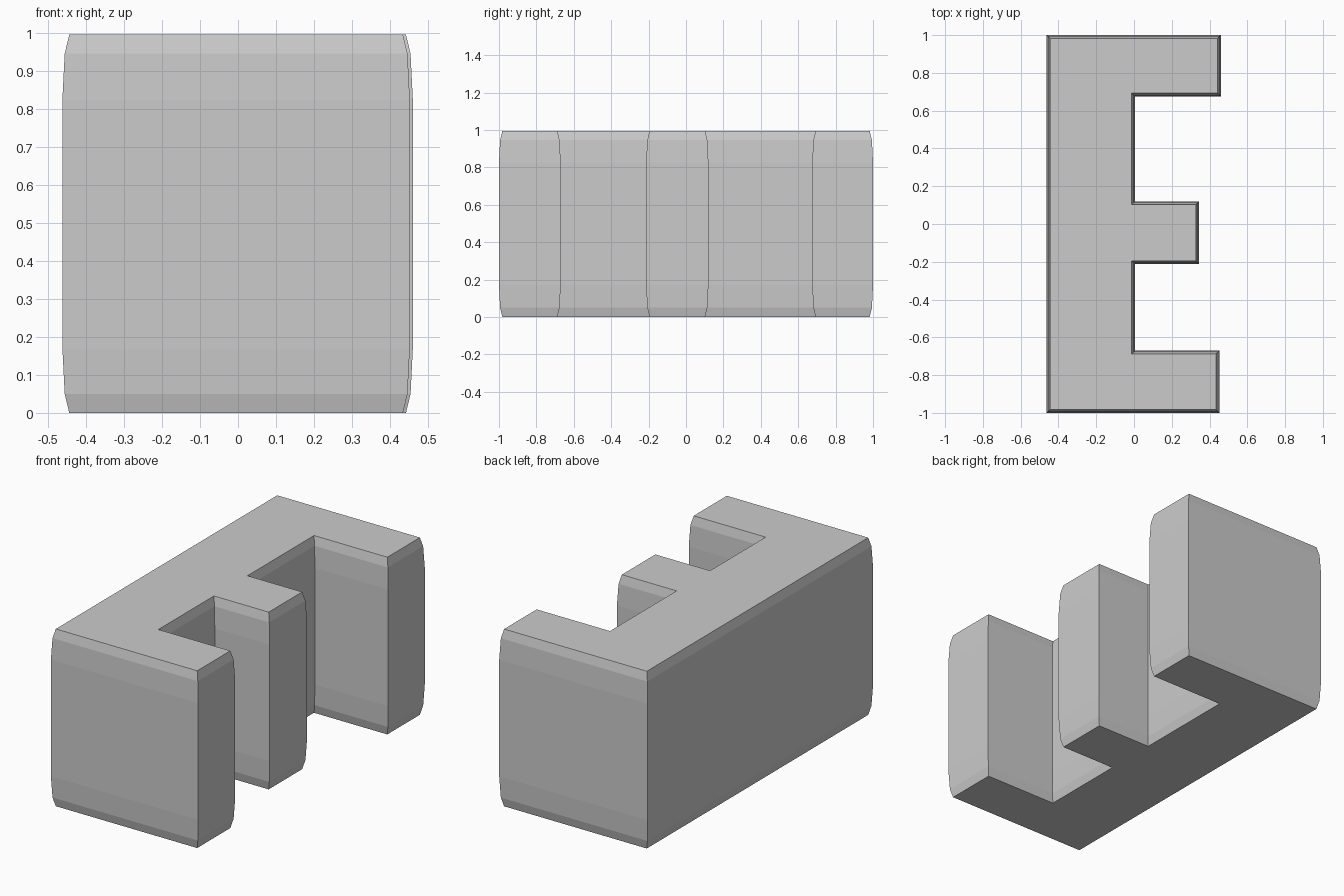
import bpy
import bmesh
from mathutils import Vector

cube = bpy.data.objects.get("Cube")
if cube:
    bpy.data.objects.remove(cube, do_unlink=True)

HEIGHT = 0.995

# Plain grey surface
grey = bpy.data.materials.new("light_grey")
grey.use_nodes = True
colour = (0.6, 0.6, 0.6, 1)
grey.diffuse_color = colour
grey.node_tree.nodes["Principled BSDF"].inputs["Base Color"].default_value = colour

# Widest outline of the block, counter-clockwise: a spine with three prongs
spine, root = -0.462, 0.005
prongs = [(-1.0, -0.67, 0.452), (-0.213, 0.12, 0.345), (0.675, 1.0, 0.46)]
outline = [Vector((spine, -1))]
for i, (low, high, tip) in enumerate(prongs):
    if i > 0:
        outline.append(Vector((root, low)))
    outline += [Vector((tip, low)), Vector((tip, high))]
    if i < len(prongs) - 1:
        outline.append(Vector((root, high)))
outline.append(Vector((spine, 1)))


def inset(points, amount):
    """Move every edge of a right-angled outline inward."""
    result = []
    for i, p in enumerate(points):
        a = (p - points[i - 1]).normalized()
        b = (points[(i + 1) % len(points)] - p).normalized()
        result.append(p - amount * Vector((a.y + b.y, -a.x - b.x)))
    return result


# Rounded edge profile (height, inset), mirrored for the top
edge = [(0, 0.018), (0.05, 0.006), (0.17, 0)]
levels = edge + [(HEIGHT - z, d) for z, d in reversed(edge)]

bm = bmesh.new()
rings = [[bm.verts.new((p.x, p.y, z)) for p in inset(outline, d)] for z, d in levels]
bm.faces.new(reversed(rings[0]))
bm.faces.new(rings[-1])
for lower, upper in zip(rings, rings[1:]):
    for i in range(len(lower)):
        j = (i + 1) % len(lower)
        bm.faces.new((lower[i], lower[j], upper[j], upper[i]))

mesh = bpy.data.meshes.new("pronged_block")
bm.to_mesh(mesh)
bm.free()
mesh.materials.append(grey)
block = bpy.data.objects.new("pronged_block", mesh)
bpy.context.collection.objects.link(block)
